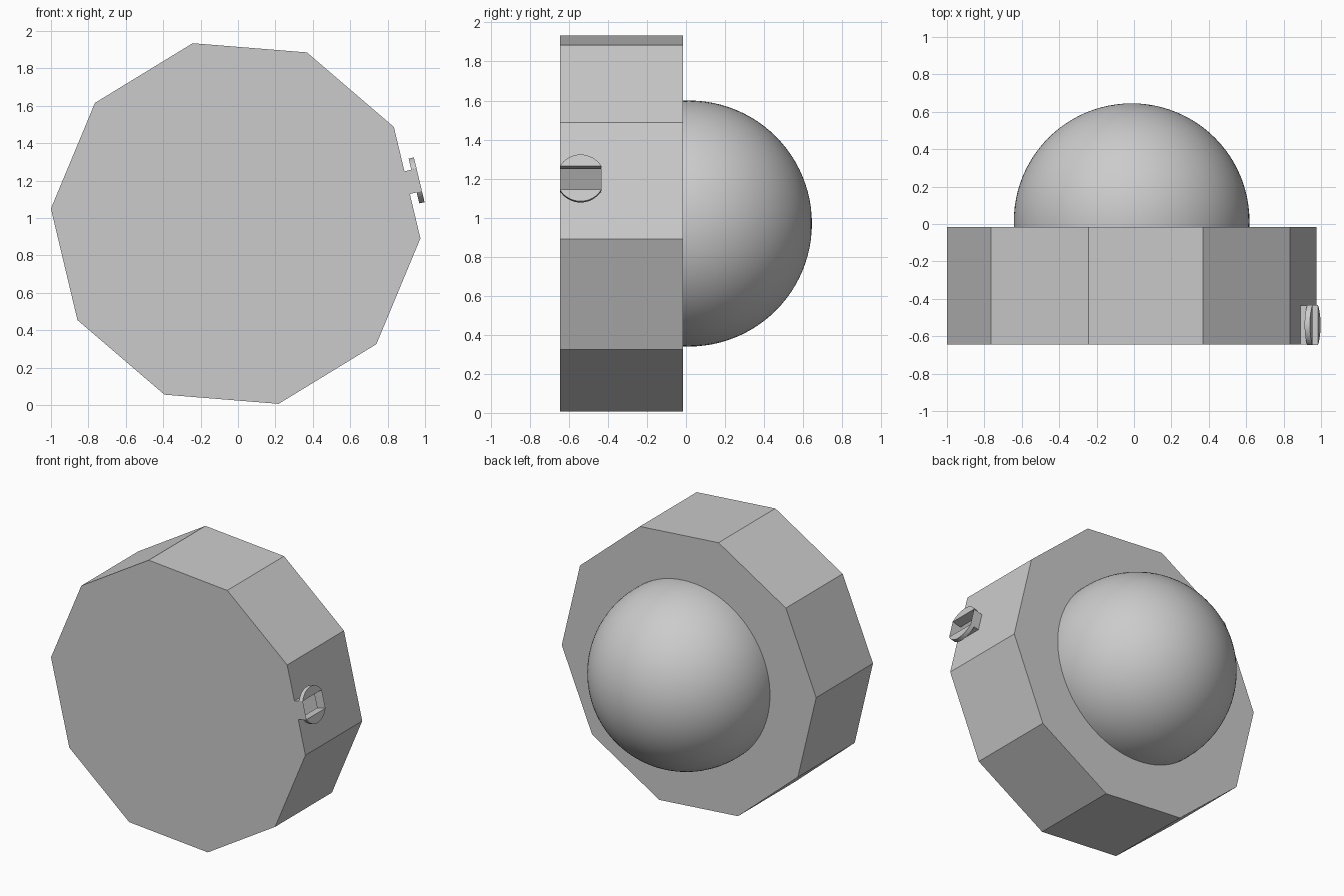
import bpy, bmesh, math
from mathutils import Vector, Matrix

if "Cube" in bpy.data.objects:
    bpy.data.objects.remove(bpy.data.objects["Cube"])

CX, CZ, R = -0.0125, 0.97, 0.991        # centre and radius of the ten-sided case
FRONT, BACK = -0.645, -0.015            # case depth
TILT = math.radians(13.4)               # direction of the side knob
APOTHEM = R * math.cos(math.pi / 10)
HALF_SIDE = R * math.sin(math.pi / 10)

grey = bpy.data.materials.new("grey")
grey.diffuse_color = (0.6, 0.6, 0.6, 1)
grey.use_nodes = True
grey.node_tree.nodes["Principled BSDF"].inputs["Base Color"].default_value = grey.diffuse_color


def finish(bm, name):
    mesh = bpy.data.meshes.new(name)
    bm.to_mesh(mesh)
    bm.free()
    mesh.materials.append(grey)
    obj = bpy.data.objects.new(name, mesh)
    bpy.context.collection.objects.link(obj)
    return obj


def side_point(u, y, v):
    """Point in the knob frame: u outward, v upward along the side."""
    c, s = math.cos(TILT), math.sin(TILT)
    return Vector((CX + u * c - v * s, y, CZ + u * s + v * c))


def add_face(bm, points):
    return bm.faces.new([bm.verts.new(p) for p in points])


# Knob dimensions
KNOB_R, STEM_V, STEM_Y = 0.123, 0.0625, 0.105
KNOB_Y = FRONT + STEM_Y
CAP_IN, CAP_OUT = 0.98, 1.009
Y0, Y1 = FRONT, FRONT + 2 * STEM_Y

# Hollow ten-sided case, with a notch in one side where the stem opens
bm = bmesh.new()
angles = [TILT + math.radians(36 * i - 18) for i in range(10)]
ring = [(CX + R * math.cos(a), CZ + R * math.sin(a)) for a in angles]
front = [bm.verts.new((x, FRONT, z)) for x, z in ring]
back = [bm.verts.new((x, BACK, z)) for x, z in ring]
bm.faces.new(front)
bm.faces.new(back[::-1])
for i in range(1, 10):
    j = (i + 1) % 10
    bm.faces.new((front[j], front[i], back[i], back[j]))
notch = [bm.verts.new(side_point(APOTHEM, y, v)) for y, v in
         ((Y0, -STEM_V), (Y1, -STEM_V), (Y1, STEM_V), (Y0, STEM_V))]
bm.faces.new([front[0], back[0], back[1], front[1]] + notch[::-1])
bmesh.ops.recalc_face_normals(bm, faces=bm.faces)
finish(bm, "case")

# Open rectangular stem
bm = bmesh.new()
corners = [(Y0, -STEM_V), (Y1, -STEM_V), (Y1, STEM_V), (Y0, STEM_V)]
for (ya, va), (yb, vb) in zip(corners, corners[1:] + corners[:1]):
    add_face(bm, [side_point(APOTHEM, ya, va), side_point(APOTHEM, yb, vb),
                  side_point(CAP_OUT, yb, vb), side_point(CAP_OUT, ya, va)])
bmesh.ops.remove_doubles(bm, verts=bm.verts, dist=1e-5)
finish(bm, "knob_stem")

# Round knob flanges above and below the stem
start = math.asin(STEM_V / KNOB_R)
STEPS = 16
for sign, name in ((1, "upper_knob_flange"), (-1, "lower_knob_flange")):
    bm = bmesh.new()
    arc = []
    for k in range(STEPS + 1):
        a = start + (math.pi - 2 * start) * k / STEPS
        arc.append((KNOB_Y + KNOB_R * math.cos(a), sign * KNOB_R * math.sin(a)))
    inner = [bm.verts.new(side_point(CAP_IN, y, v)) for y, v in arc]
    outer = [bm.verts.new(side_point(CAP_OUT, y, v)) for y, v in arc]
    bm.faces.new(inner)
    bm.faces.new(outer[::-1])
    for k in range(STEPS + 1):
        j = (k + 1) % (STEPS + 1)
        bm.faces.new((inner[j], inner[k], outer[k], outer[j]))
    bmesh.ops.recalc_face_normals(bm, faces=bm.faces)
    obj = finish(bm, name)
    bpy.context.view_layer.objects.active = obj
    obj.select_set(True)
    bpy.ops.object.shade_smooth_by_angle(angle=math.radians(30))
    obj.select_set(False)

# Smooth dome on the back, cut off at the case
bm = bmesh.new()
bmesh.ops.create_uvsphere(bm, u_segments=96, v_segments=48, radius=0.63)
bm.transform(Matrix.Translation((CX, 0.015, CZ)) @ Matrix.Rotation(math.pi / 2, 4, "X"))
bmesh.ops.bisect_plane(bm, geom=bm.verts[:] + bm.edges[:] + bm.faces[:],
                       plane_co=(0, BACK, 0), plane_no=(0, -1, 0), clear_outer=True)
for f in bm.faces:
    f.smooth = True
finish(bm, "dome")
